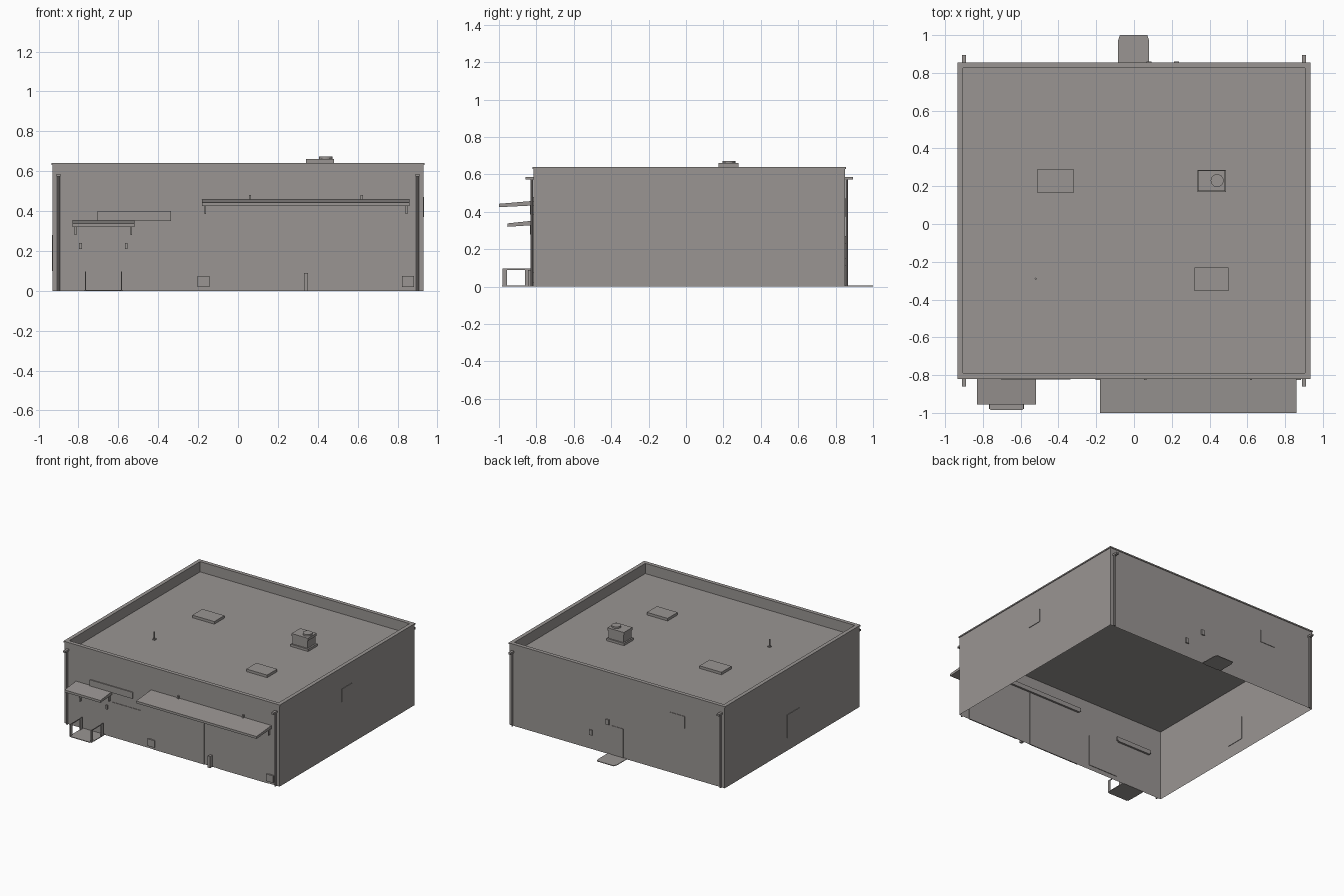
import bpy, bmesh
from mathutils import Matrix

cube = bpy.data.objects.get("Cube")
if cube:
    bpy.data.objects.remove(cube, do_unlink=True)

grey = bpy.data.materials.new("warm_grey")
grey.use_nodes = True
colour = (0.32, 0.30, 0.29, 1)
grey.diffuse_color = colour
grey.node_tree.nodes["Principled BSDF"].inputs["Base Color"].default_value = colour

W, FRONT, BACK = 0.93, -0.815, 0.85   # half width, front wall, back wall
ROOF, TOP = 0.56, 0.64
RIM = 0.025


def finish(name, bm):
    bmesh.ops.recalc_face_normals(bm, faces=bm.faces)
    mesh = bpy.data.meshes.new(name)
    bm.to_mesh(mesh)
    bm.free()
    mesh.materials.append(grey)
    obj = bpy.data.objects.new(name, mesh)
    bpy.context.collection.objects.link(obj)
    return obj


def box(name, x, y, z):
    """Box from three (low, high) ranges."""
    size = [b - a for a, b in (x, y, z)]
    mid = [(a + b) / 2 for a, b in (x, y, z)]
    bm = bmesh.new()
    bmesh.ops.create_cube(bm, size=1, matrix=Matrix.Translation(mid) @ Matrix.Diagonal((*size, 1)))
    return finish(name, bm)


def cylinder(name, x, y, z, radius, sides=16):
    bm = bmesh.new()
    bmesh.ops.create_cone(bm, cap_ends=True, segments=sides, radius1=radius, radius2=radius,
                          depth=z[1] - z[0], matrix=Matrix.Translation((x, y, sum(z) / 2)))
    return finish(name, bm)


def prism(name, points, offset):
    """Extrude a flat outline by an offset vector."""
    bm = bmesh.new()
    face = bm.faces.new([bm.verts.new(p) for p in points])
    ext = bmesh.ops.extrude_face_region(bm, geom=[face], use_keep_orig=True)
    verts = [v for v in ext["geom"] if isinstance(v, bmesh.types.BMVert)]
    bmesh.ops.translate(bm, vec=offset, verts=verts)
    return finish(name, bm)


def wall_plate(name, wall, span, z, depth=0.004):
    """Thin plate set through a wall, so that it shows on both sides."""
    on = {"front": FRONT, "back": BACK, "right": W, "left": -W}[wall]
    across = (on - depth, on + depth)
    if wall in ("front", "back"):
        return box(name, span, across, z)
    return box(name, across, span, z)


# Shell: rings of the profile from the open base, over the rim, down to the roof
bm = bmesh.new()
rings = []
for grow, z in ((0, 0), (0, TOP - 0.01), (0.005, TOP - 0.01), (0.005, TOP),
                (-RIM, TOP), (-RIM, ROOF)):
    rings.append([bm.verts.new(p) for p in (
        (-W - grow, FRONT - grow, z), (W + grow, FRONT - grow, z),
        (W + grow, BACK + grow, z), (-W - grow, BACK + grow, z))])
for low, high in zip(rings, rings[1:]):
    for i in range(4):
        j = (i + 1) % 4
        bm.faces.new((low[i], low[j], high[j], high[i]))
bm.faces.new(rings[-1])
finish("building_shell", bm)
box("roof_slab", (-W + 0.001, W - 0.001), (FRONT + 0.001, BACK - 0.001), (ROOF - 0.012, ROOF - 0.002))

# Roof fittings
box("skylight_back", (-0.51, -0.32), (0.165, 0.29), (ROOF, ROOF + 0.02))
box("skylight_front", (0.32, 0.50), (-0.355, -0.23), (ROOF, ROOF + 0.02))
box("vent_base", (-0.53, -0.51), (-0.30, -0.28), (ROOF, ROOF + 0.006))
cylinder("vent_pipe", -0.52, -0.29, (ROOF, ROOF + 0.06), 0.006, 8)
box("roof_unit_curb", (0.335, 0.487), (0.17, 0.287), (ROOF, ROOF + 0.018))
box("roof_unit_body", (0.345, 0.475), (0.18, 0.277), (ROOF, 0.64))
box("roof_unit_lid", (0.34, 0.482), (0.175, 0.282), (0.64, 0.66))
cylinder("roof_unit_fan", 0.44, 0.23, (0.66, 0.673), 0.034, 24)

# Windows, doors and sign
wall_plate("garage_door_left", "front", (0.40, 0.84), (0, 0.42))
wall_plate("garage_door_right", "front", (-0.16, 0.28), (0, 0.42))
wall_plate("front_door", "front", (-0.76, -0.59), (0, 0.315))
wall_plate("front_window", "front", (-0.52, -0.27), (0.035, 0.275))
box("sign_board", (-0.705, -0.335), (FRONT - 0.008, FRONT), (0.35, 0.40))
wall_plate("back_door", "back", (-0.055, 0.05), (0, 0.23))
wall_plate("back_window", "back", (-0.585, -0.455), (0.375, 0.47))
wall_plate("right_side_window", "right", (-0.05, 0.075), (0.37, 0.47))
wall_plate("left_side_window", "left", (-0.07, 0.08), (0.10, 0.28))


# Canopies: a sloping slab with a header on the wall and end brackets
def canopy(name, x0, x1, reach, z):
    profile = ((-0.80, z), (-0.80, z - 0.025), (reach, z - 0.035), (reach, z - 0.017))
    prism(name, [(x0, y, h) for y, h in profile], (x1 - x0, 0, 0))
    box(name + "_header", (x0 + 0.01, x1 - 0.01), (FRONT - 0.015, FRONT + 0.015), (z - 0.035, z - 0.02))
    for x in (x0 + 0.015, x1 - 0.015):
        box(name + "_bracket", (x - 0.004, x + 0.004), (FRONT - 0.018, FRONT), (z - 0.075, z - 0.025))


canopy("garage_canopy", -0.18, 0.86, -1.0, 0.46)
canopy("door_canopy", -0.83, -0.52, -0.955, 0.355)
for x in (0.06, 0.62):
    box("canopy_tie", (x - 0.006, x + 0.006), (FRONT - 0.012, FRONT), (0.455, 0.48))

# Wall lamps, dock bumpers and the post between the garage doors
for x in (-0.79, -0.56):
    box("front_lamp", (x - 0.007, x + 0.007), (FRONT - 0.012, FRONT), (0.21, 0.24))
for x, z in ((0.08, 0.25), (0.225, 0.13)):
    box("back_lamp", (x - 0.013, x + 0.013), (BACK, BACK + 0.01), (z - 0.02, z + 0.02))
for x in (-0.173, 0.853):
    box("door_bumper", (x - 0.03, x + 0.03), (FRONT - 0.012, FRONT), (0.02, 0.075))
box("door_post", (0.33, 0.35), (FRONT - 0.03, FRONT), (0, 0.09))


# Entrance slabs with narrowed outer ends
def slab(name, x0, x1, wall, reach):
    shoulder = wall + (reach - wall) * 0.8
    outline = ((x0, wall), (x1, wall), (x1, shoulder), (x1 - 0.01, reach),
               (x0 + 0.01, reach), (x0, shoulder))
    prism(name, [(x, y, 0) for x, y in outline], (0, 0, 0.005))


slab("front_slab", -0.77, -0.58, FRONT, -0.985)
slab("back_slab", -0.085, 0.08, BACK, 1.0)

# Handrails beside the front door
for x in (-0.765, -0.585):
    side = (x - 0.003, x + 0.003)
    box("rail_outer_post", side, (-0.98, -0.957), (0, 0.094))
    box("rail_inner_post", side, (-0.86, -0.83), (0, 0.094))
    box("rail_bar", side, (-0.98, -0.83), (0.09, 0.096))

# Downspouts at the four corners
for wall, out in ((FRONT, -1), (BACK, 1)):
    for x in (-0.90, 0.90):
        cylinder("downspout", x, wall + out * 0.009, (0, 0.575), 0.007, 8)
        ends = sorted((wall, wall + out * 0.044))
        box("downspout_head", (x - 0.01, x + 0.01), ends, (0.572, 0.586))
